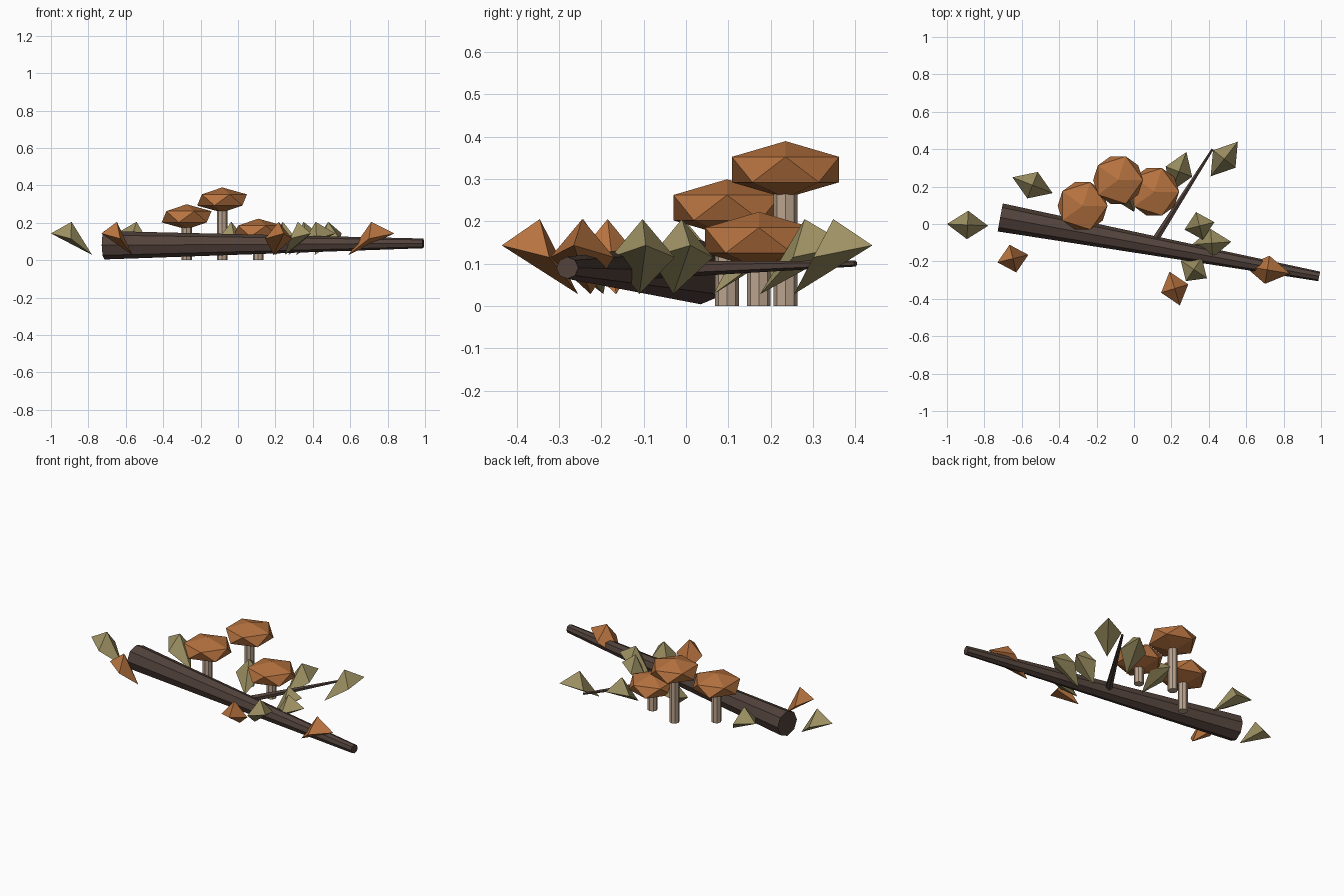
import bpy, bmesh, math
from mathutils import Vector, Matrix

if "Cube" in bpy.data.objects:
    bpy.data.objects.remove(bpy.data.objects["Cube"])


def material(name, rgb):
    m = bpy.data.materials.new(name)
    m.diffuse_color = (*rgb, 1)
    m.use_nodes = True
    m.node_tree.nodes["Principled BSDF"].inputs["Base Color"].default_value = m.diffuse_color
    return m


BARK = material("dark_bark", (0.085, 0.055, 0.044))
ORANGE = material("autumn_orange", (0.47, 0.17, 0.05))
OLIVE = material("dry_olive", (0.34, 0.285, 0.125))
CREAM = material("stem_cream", (0.50, 0.37, 0.27))


def make_object(name, bm, mat):
    bmesh.ops.recalc_face_normals(bm, faces=bm.faces)
    me = bpy.data.meshes.new(name)
    bm.to_mesh(me)
    bm.free()
    me.materials.append(mat)
    ob = bpy.data.objects.new(name, me)
    bpy.context.collection.objects.link(ob)
    return ob


def tapered_rod(name, start, end, r1, r2, sides, mat):
    a, b = Vector(start), Vector(end)
    d = b - a
    bm = bmesh.new()
    turn = d.to_track_quat('Z', 'Y').to_matrix().to_4x4()
    bmesh.ops.create_cone(bm, cap_ends=True, segments=sides, radius1=r1, radius2=r2,
                          depth=d.length, matrix=Matrix.Translation((a + b) / 2) @ turn)
    return make_object(name, bm, mat)


# Fallen log and its side twig
tapered_rod("log", (-0.715, 0.035, 0.08), (0.99, -0.28, 0.09), 0.076, 0.026, 8, BARK)
tapered_rod("twig", (0.11, -0.09, 0.085), (0.42, 0.40, 0.10), 0.021, 0.007, 6, BARK)


# Mushrooms: six-sided stem under a flattened faceted cap
def mushroom(i, x, y, cap_z):
    tapered_rod(f"mushroom_stem_{i}", (x, y, 0), (x, y, cap_z), 0.028, 0.028, 8, CREAM)
    bm = bmesh.new()
    place = Matrix.Translation((x, y, cap_z)) @ Matrix.Diagonal((1, 1, 0.45, 1))
    bmesh.ops.create_icosphere(bm, subdivisions=1, radius=0.149, matrix=place)
    make_object(f"mushroom_cap_{i}", bm, ORANGE)


for i, spot in enumerate([(-0.275, 0.097, 0.232), (-0.085, 0.235, 0.322), (0.108, 0.172, 0.155)]):
    mushroom(i + 1, *spot)


# Leaves: a triangular outline (raised end, crest, low tip) with a point on each side
def leaf(i, ex, ey, px, py, mat, half_width=0.076):
    e, p = Vector((ex, ey, 0.143)), Vector((px, py, 0.028))
    mid = (e + p) / 2
    side = Vector((-(p - e).y, (p - e).x, 0)).normalized() * half_width
    crest = Vector((mid.x, mid.y, 0.205))
    centre = Vector((mid.x, mid.y, 0.115))
    bm = bmesh.new()
    ring = [bm.verts.new(v) for v in (e, crest, p)]
    for s in (-1, 1):
        tip = bm.verts.new(centre + side * s)
        for k in range(3):
            bm.faces.new((ring[k], ring[(k + 1) % 3], tip))
    make_object(f"leaf_{i}", bm, mat)


leaves = [
    (-1.0, 0.0, -0.78, -0.01, OLIVE),
    (-0.65, 0.25, -0.435, 0.165, OLIVE),
    (-0.73, -0.205, -0.565, -0.165, ORANGE),
    (0.245, -0.435, 0.19, -0.255, ORANGE),
    (0.39, -0.29, 0.25, -0.195, OLIVE),
    (0.835, -0.265, 0.59, -0.225, ORANGE),
    (0.52, -0.095, 0.31, -0.11, OLIVE),
    (0.43, 0.01, 0.27, -0.03, OLIVE),
    (0.28, 0.385, 0.20, 0.175, OLIVE),
    (0.555, 0.44, 0.41, 0.255, OLIVE),
    (-0.07, 0.25, 0.0, 0.065, OLIVE),
]
for i, data in enumerate(leaves):
    leaf(i + 1, *data)
